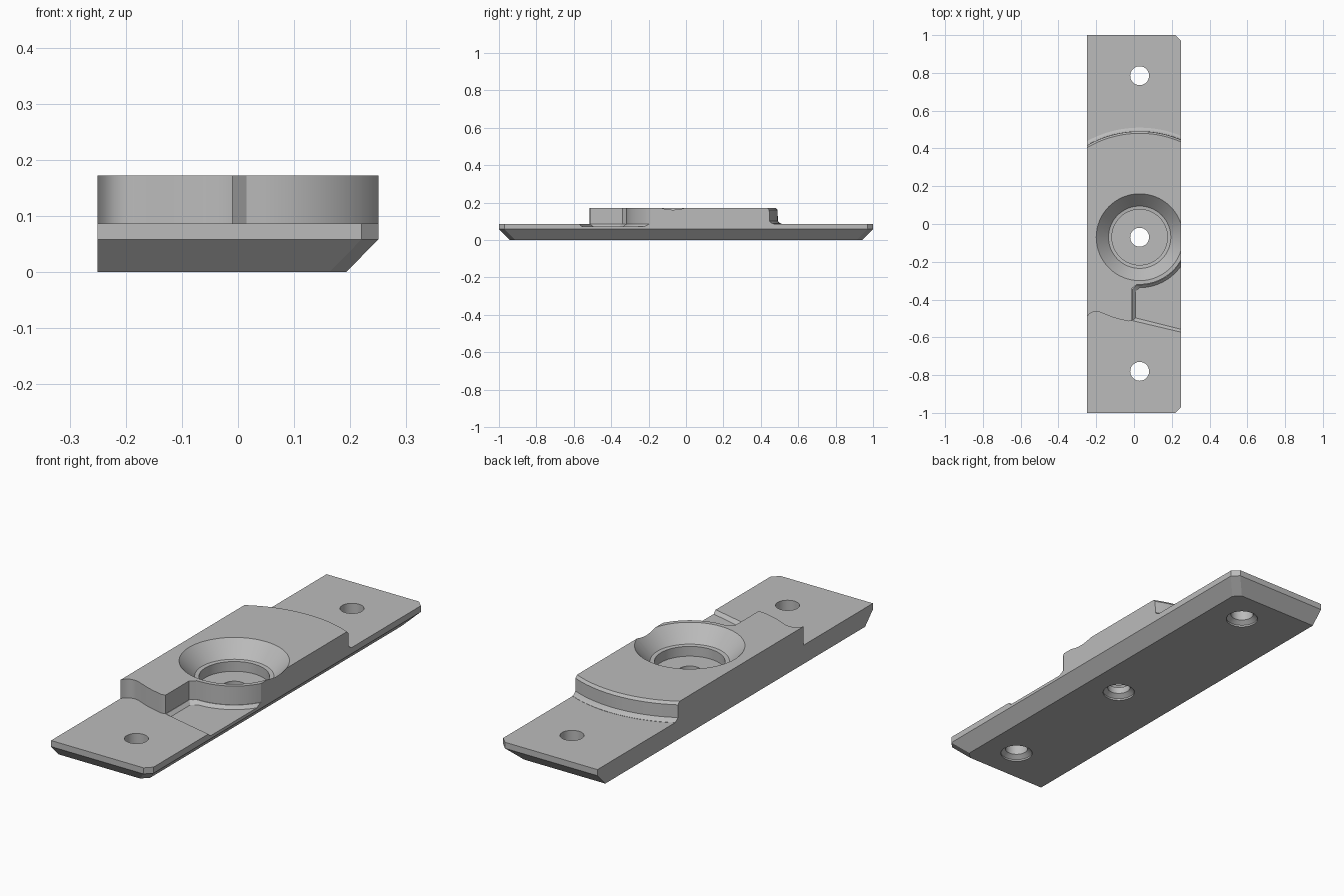
import bpy, bmesh, math

if "Cube" in bpy.data.objects:
    bpy.data.objects.remove(bpy.data.objects["Cube"], do_unlink=True)

CX, CY = 0.03, -0.07            # centre of the socket and the arcs
HALF = 0.25                     # half width of the plate

grey = bpy.data.materials.new("plain_grey")
grey.use_nodes = True
grey.diffuse_color = (0.5, 0.5, 0.5, 1)
grey.node_tree.nodes["Principled BSDF"].inputs["Base Color"].default_value = (0.5, 0.5, 0.5, 1)


def loft(name, levels):
    """Closed solid through matching outlines, given as (z, points)."""
    bm = bmesh.new()
    rings = [[bm.verts.new((x, y, z)) for x, y in pts] for z, pts in levels]
    for a, b in zip(rings, rings[1:]):
        for i in range(len(a)):
            j = (i + 1) % len(a)
            bm.faces.new((a[i], a[j], b[j], b[i]))
    bm.faces.new(rings[0])
    bm.faces.new(rings[-1])
    bmesh.ops.recalc_face_normals(bm, faces=bm.faces)
    mesh = bpy.data.meshes.new(name)
    bm.to_mesh(mesh)
    bm.free()
    mesh.materials.append(grey)
    ob = bpy.data.objects.new(name, mesh)
    bpy.context.collection.objects.link(ob)
    return ob


def arc(r, start, end, n, cx=CX, cy=CY):
    step = (end - start) / (n - 1)
    return [(cx + r * math.cos(start + i * step), cy + r * math.sin(start + i * step))
            for i in range(n)]


def turned(name, x, y, profile, n=64):
    """Round cutter from (z, radius) pairs."""
    return loft(name, [(z, arc(r, 0, math.tau * (n - 1) / n, n, x, y)) for z, r in profile])


def combine(ob, other, operation):
    mod = ob.modifiers.new(operation.lower(), "BOOLEAN")
    mod.operation, mod.solver, mod.object = operation, "EXACT", other
    bpy.ops.object.select_all(action="DESELECT")
    bpy.context.view_layer.objects.active = ob
    ob.select_set(True)
    bpy.ops.object.modifier_apply(modifier=mod.name)
    bpy.data.objects.remove(other, do_unlink=True)


# Base plate: bevelled underside on three sides, two clipped corners
def plate_outline(d, c=0.03):
    x, y = HALF - d, 1 - d
    return [(-HALF, -y), (x - c, -y), (x, -y + c), (x, y - c), (x - c, y), (-HALF, y)]


plate = loft("mounting_plate", [(0, plate_outline(0.057)), (0.058, plate_outline(0)),
                                (0.086, plate_outline(0))])

# Raised block: wavy front, notch, and an arched back with eased edges
WAVE = [(-0.25, -0.495), (-0.238, -0.478), (-0.22, -0.467), (-0.2, -0.464),
        (-0.18, -0.467), (-0.15, -0.479), (-0.11, -0.495), (-0.07, -0.506),
        (-0.03, -0.515), (-0.01, -0.512), (-0.01, -0.34), (0.015, -0.321)]


def block_outline(back_r):
    right = math.acos((HALF - CX) / 0.25)
    front = arc(0.25, -math.pi / 2, -right, 16)
    back = arc(back_r, math.acos((HALF - CX) / back_r),
               math.acos((-HALF - CX) / back_r), 28)
    return WAVE + front + back


block = loft("raised_block", [(z, block_outline(r)) for z, r in
                              ((0.07, 0.58), (0.087, 0.58), (0.092, 0.569), (0.102, 0.561),
                               (0.16, 0.56), (0.172, 0.55))])
combine(plate, block, "UNION")


# Shallow pocket with sloping rim in front of the notch
def pocket_outline(d):
    return ([(-0.008 + d, -0.512 + d), (0.3, -0.585 + d), (0.3, -0.11)]
            + arc(0.252 + d, -0.16, -math.pi / 2, 20)
            + [(0.015 + d, -0.323 - d), (-0.008 + d, -0.342 - d)])


pocket = loft("pocket_cutter", [(0.072, pocket_outline(0.015)),
                                (0.0862, pocket_outline(0))])
combine(plate, pocket, "DIFFERENCE")

# Conical socket with a stepped round recess
socket = turned("socket_cutter", CX, CY, [(0.055, 0.147), (0.1, 0.147), (0.102, 0.165),
                                          (0.172, 0.23), (0.182, 0.24)])
combine(plate, socket, "DIFFERENCE")

# Screw holes, widened on the underside
for y in (-0.78, CY, 0.785):
    hole = turned("hole_cutter", CX, y, [(-0.01, 0.07), (0.008, 0.07), (0.024, 0.05),
                                         (0.2, 0.05)], 40)
    combine(plate, hole, "DIFFERENCE")

bpy.context.view_layer.objects.active = plate
plate.select_set(True)
bpy.ops.object.shade_smooth_by_angle(angle=math.radians(25))
